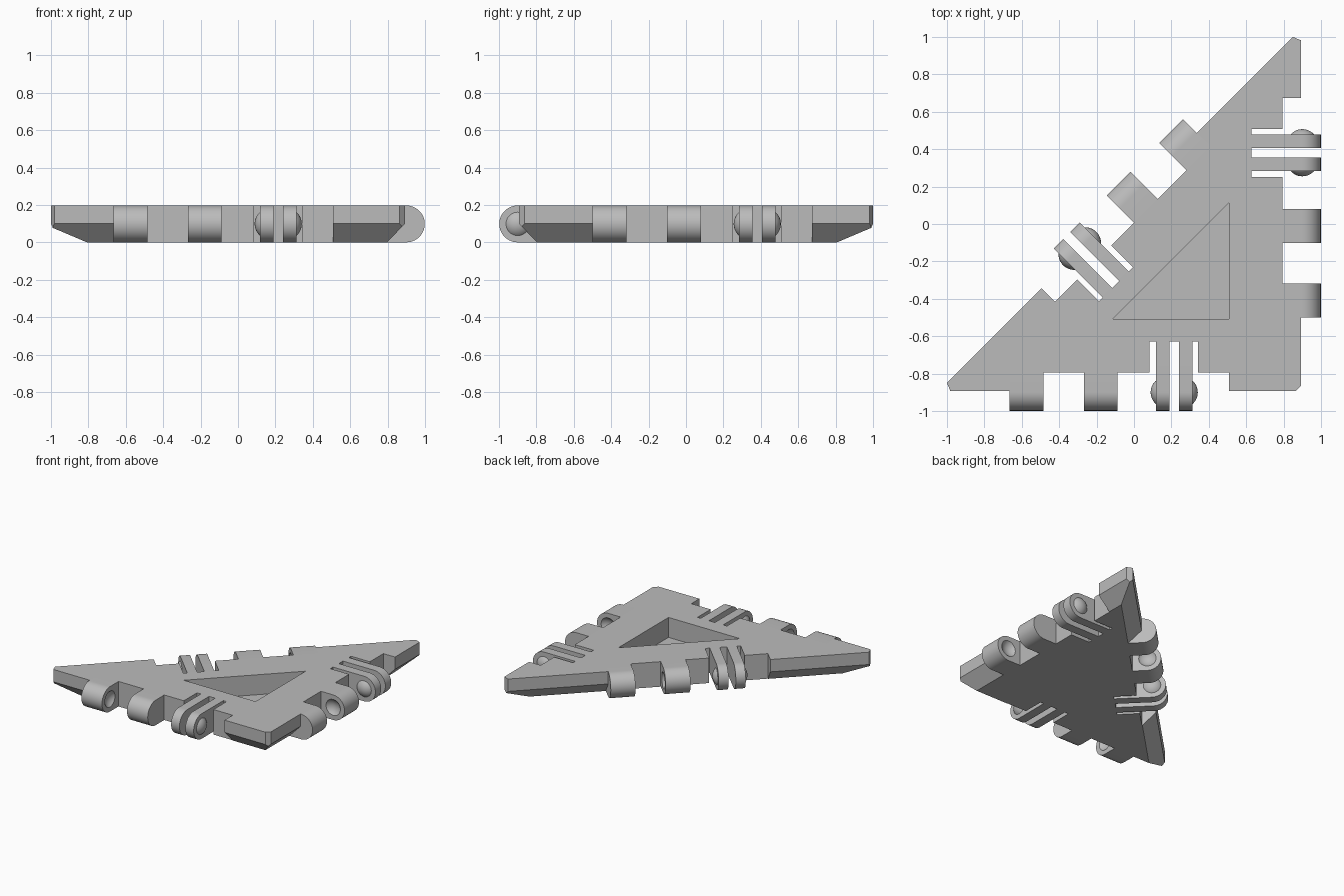
import bpy, bmesh
from math import radians, sin, cos, pi, sqrt
from mathutils import Matrix, Vector

if "Cube" in bpy.data.objects:
    bpy.data.objects.remove(bpy.data.objects["Cube"])

THICK = 0.197            # plate thickness
R = THICK / 2            # hinge radius
EDGE = 0.894             # distance of the straight edges from the centre
AXIS = 0.006             # hinge axis, outward from the edge
NOTCH = 0.101            # depth of the hinge notch
BALL, CAP = 0.084, 0.028  # snap bump sphere radius and height

grey = bpy.data.materials.new("plastic grey")
grey.use_nodes = True
grey.diffuse_color = (0.5, 0.5, 0.5, 1)
grey.node_tree.nodes["Principled BSDF"].inputs["Base Color"].default_value = (0.5, 0.5, 0.5, 1)


def finish(bm, name, matrix=Matrix()):
    """Turn a bmesh into a grey object with sharp creases."""
    bmesh.ops.recalc_face_normals(bm, faces=bm.faces)
    bm.transform(matrix)
    mesh = bpy.data.meshes.new(name)
    bm.to_mesh(mesh)
    bm.free()
    mesh.materials.append(grey)
    obj = bpy.data.objects.new(name, mesh)
    bpy.context.collection.objects.link(obj)
    shade(mesh)
    return obj


def shade(mesh):
    for p in mesh.polygons:
        p.use_smooth = True
    mesh.set_sharp_from_angle(angle=radians(30))


def loft(rings):
    """Closed solid through rings with equal point counts."""
    bm = bmesh.new()
    loops = [[bm.verts.new(p) for p in ring] for ring in rings]
    n = len(loops[0])
    for a, b in zip(loops, loops[1:]):
        for i in range(n):
            j = (i + 1) % n
            bm.faces.new((a[i], a[j], b[j], b[i]))
    bm.faces.new(loops[0][::-1])
    bm.faces.new(loops[-1])
    return bm


def box(x0, x1, y0, y1, z0, z1):
    return loft([[(x0, y0, z), (x1, y0, z), (x1, y1, z), (x0, y1, z)] for z in (z0, z1)])


def triangle(inset, z):
    a, b = EDGE - inset, 0.15 - inset * sqrt(2)
    return [(a, -a, z), (a, a + b, z), (-a - b, -a, z)]


def cut(obj, cutter):
    """Subtract the cutter, bake the result and drop the cutter."""
    cutter.hide_render = True
    mod = obj.modifiers.new("cut", "BOOLEAN")
    mod.object, mod.operation, mod.solver = cutter, "DIFFERENCE", "EXACT"
    graph = bpy.context.evaluated_depsgraph_get()
    mesh = bpy.data.meshes.new_from_object(obj.evaluated_get(graph))
    obj.modifiers.clear()
    obj.data = mesh
    shade(mesh)
    bpy.data.objects.remove(cutter)


def sphere(y):
    bm = bmesh.new()
    bmesh.ops.create_uvsphere(bm, u_segments=48, v_segments=32, radius=BALL,
                              matrix=Matrix.Translation((AXIS, y, R)))
    return bm


def lug(name, start, y0, y1, frame):
    """Rounded hinge bar, swept along the edge from y0 to y1."""
    arc = [(AXIS + R * cos(t), R + R * sin(t))
           for t in (-pi / 2 + pi * i / 24 for i in range(25))]
    profile = [(start, 0)] + arc + [(start, THICK)]
    return finish(loft([[(x, y, z) for x, z in profile] for y in (y0, y1)]), name, frame)


# Plate: triangle with bevelled underside and clipped corners
bm = loft([triangle(0.098, 0), triangle(0, 0.1), triangle(0, THICK)])
for angle, dist in ((-45, 1.243), (67.5, 1.249), (202.5, 1.249)):
    n = Vector((cos(radians(angle)), sin(radians(angle)), 0))
    res = bmesh.ops.bisect_plane(bm, geom=bm.verts[:] + bm.edges[:] + bm.faces[:],
                                 plane_co=n * dist, plane_no=n, clear_outer=True)
    rim = [e for e in res["geom_cut"] if isinstance(e, bmesh.types.BMEdge)]
    bmesh.ops.holes_fill(bm, edges=rim, sides=0)
plate = finish(bm, "plate")

# Triangular recess in the top
cut(plate, finish(loft([triangle(0.385, 0.04), triangle(0.385, 0.3)]), "recess_cutter"))

# Hinge on each edge: local x points outward, local y runs along the edge
edges = {"front": (-90, (-0.083, -EDGE)), "side": (0, (EDGE, 0.083)),
         "long": (135, (-0.075, 0.075))}
for side, (angle, origin) in edges.items():
    frame = Matrix.Translation((*origin, 0)) @ Matrix.Rotation(radians(angle), 4, "Z")
    cut(plate, finish(box(-NOTCH, 0.3, -0.582, 0.592, -0.1, 0.3), "notch_cutter", frame))
    cut(plate, finish(box(-0.265, 0.2, 0.167, 0.424, -0.1, 0.3), "slot_cutter", frame))

    # Knuckles with a socket on the sides that face each other
    for i, (y0, y1, face, sign) in enumerate(((-0.582, -0.402, -0.402, 1),
                                              (-0.184, -0.004, -0.184, -1))):
        knuckle = lug(f"{side}_knuckle_{i + 1}", -NOTCH, y0, y1, frame)
        cut(knuckle, finish(sphere(face + sign * (BALL - CAP)), "socket_cutter", frame))

    # Spring prongs with a snap bump on the outer sides
    for i, (y0, y1, face, sign) in enumerate(((0.200, 0.272, 0.200, -1),
                                              (0.324, 0.396, 0.396, 1))):
        lug(f"{side}_prong_{i + 1}", -0.265, y0, y1, frame)
        bm = sphere(face - sign * (BALL - CAP))
        bmesh.ops.bisect_plane(bm, geom=bm.verts[:] + bm.edges[:] + bm.faces[:],
                               plane_co=(0, face, 0), plane_no=(0, -sign, 0), clear_outer=True)
        bmesh.ops.holes_fill(bm, edges=[e for e in bm.edges if e.is_boundary], sides=0)
        finish(bm, f"{side}_bump_{i + 1}", frame)
